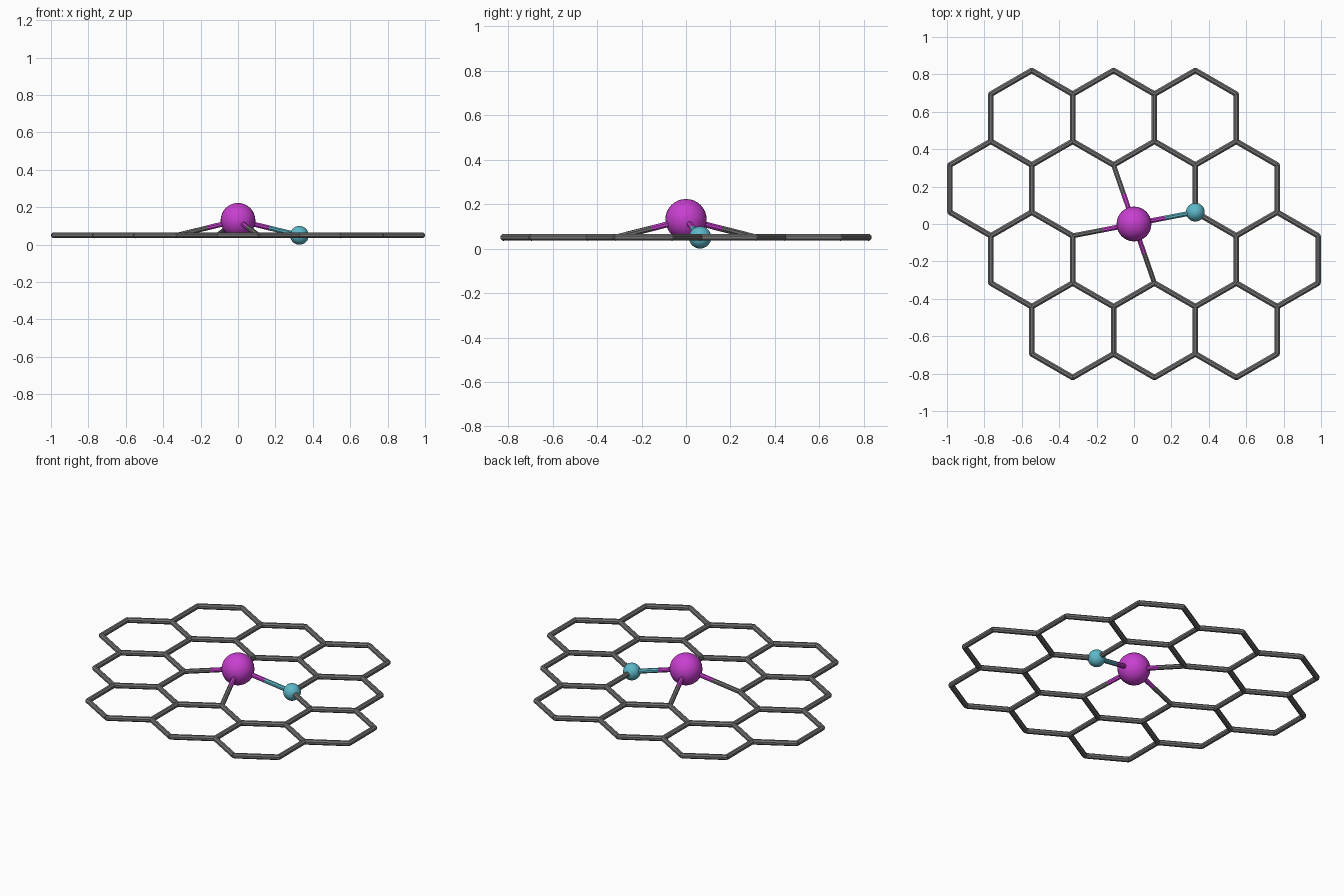
import bpy, bmesh, math
from mathutils import Vector, Matrix

if "Cube" in bpy.data.objects:
    bpy.data.objects.remove(bpy.data.objects["Cube"])

S = 0.2187               # half the lattice column spacing
E = 2 * S / math.sqrt(3) # bond length
Z = 0.05                 # height of the sheet
R = 0.016                # tube radius


def material(name, rgb):
    m = bpy.data.materials.new(name)
    m.diffuse_color = (*rgb, 1)
    m.use_nodes = True
    m.node_tree.nodes["Principled BSDF"].inputs["Base Color"].default_value = m.diffuse_color
    return m


grey = material("carbon grey", (0.17, 0.17, 0.17))
magenta = material("metal magenta", (0.58, 0.05, 0.63))
cyan = material("nitrogen cyan", (0.11, 0.48, 0.58))


def finish(name, bm, mat, smooth=False):
    me = bpy.data.meshes.new(name)
    bm.to_mesh(me)
    bm.free()
    ob = bpy.data.objects.new(name, me)
    bpy.context.collection.objects.link(ob)
    me.materials.append(mat)
    for p in me.polygons:
        p.use_smooth = smooth
    return ob


def tube(bm, a, b, r, sides=8):
    # prism from a to b with a flat face turned upwards
    d = (b - a).normalized()
    side = Vector((0, 0, 1)).cross(d).normalized()
    up = d.cross(side)
    rot = Matrix((side, up, d)).transposed().to_4x4()
    mat = Matrix.Translation((a + b) / 2) @ rot @ Matrix.Rotation(math.pi / sides, 4, 'Z')
    bmesh.ops.create_cone(bm, cap_ends=True, segments=sides, radius1=r, radius2=r,
                          depth=(b - a).length, matrix=mat)


def ball(name, loc, r, mat):
    bm = bmesh.new()
    bmesh.ops.create_uvsphere(bm, u_segments=32, v_segments=16, radius=r,
                              matrix=Matrix.Translation(loc))
    return finish(name, bm, mat, True)


# Lattice atoms: five zigzag rows, each (first column, last column, first is high, centre y)
rows = [(-3.5, 2.5, False, 1.5), (-4.5, 3.5, False, 0.75), (-4.5, 4.5, True, 0),
        (-3.5, 4.5, True, -0.75), (-2.5, 3.5, True, -1.5)]
atoms = []
for first, last, high, level in rows:
    for i in range(int(last - first) + 1):
        y = level * 2 * E + (E / 4 if (i % 2 == 0) == high else -E / 4)
        p = Vector(((first + i) * S, y, Z))
        if p.length > 0.2:          # the two atoms at the middle are missing
            atoms.append(p)

# Carbon sheet: a tube between all neighbours, with rounded joints
bm = bmesh.new()
for i, a in enumerate(atoms):
    bmesh.ops.create_icosphere(bm, subdivisions=1, radius=R, matrix=Matrix.Translation(a))
    for b in atoms[i + 1:]:
        if (a - b).length < E * 1.1:
            tube(bm, a, b, R)
finish("carbon_sheet", bm, grey)

# Metal atom above the vacancy, and the nitrogen in the sheet
metal = Vector((0, 0, 0.13))
nitrogen = Vector((1.5 * S, E / 4, Z))
ball("metal_atom", metal, 0.093, magenta)
ball("nitrogen_atom", nitrogen, 0.05, cyan)

# Four bonds from the metal, split into two colours at the middle
ends = [nitrogen, Vector((-1.5 * S, -E / 4, Z)),
        Vector((-0.5 * S, 1.25 * E, Z)), Vector((0.5 * S, -1.25 * E, Z))]
for i, p in enumerate(ends):
    mid = (metal + p) / 2
    for part, a, b, mat in (("inner", metal, mid, magenta),
                            ("outer", mid, p, cyan if i == 0 else grey)):
        bm = bmesh.new()
        tube(bm, a, b, 0.014)
        finish(f"{part}_bond_{i + 1}", bm, mat)
